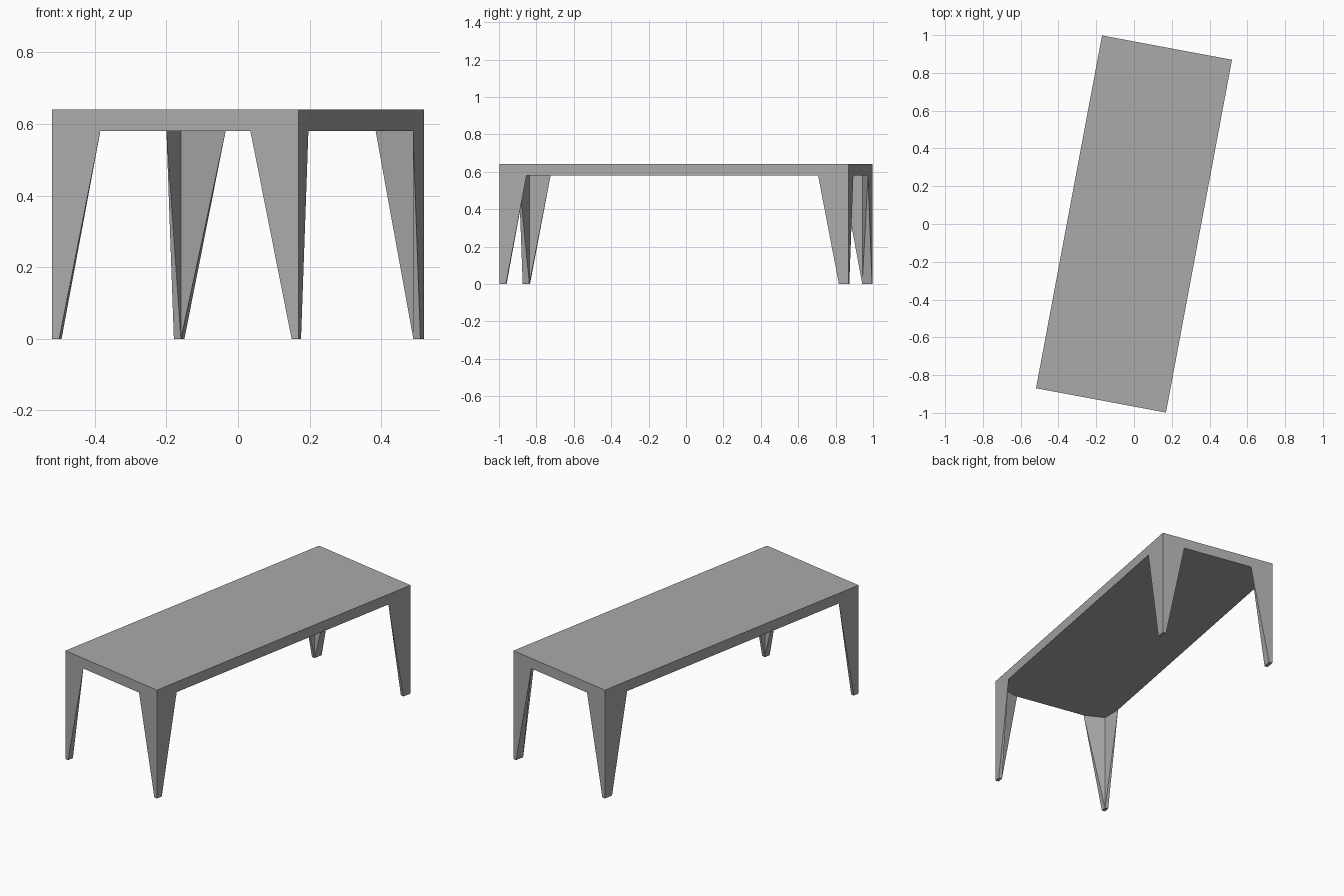
import bpy, bmesh, math
from mathutils import Matrix

cube = bpy.data.objects.get("Cube")
if cube:
    bpy.data.objects.remove(cube, do_unlink=True)

HALF_W, HALF_L = 0.35, 0.95      # half width and half length of the top
UNDER, HEIGHT = 0.58, 0.64       # underside and upper side of the top
TURN = Matrix.Rotation(math.radians(-10.6), 4, "Z")

grey = bpy.data.materials.new("grey")
grey.use_nodes = True
colour = (0.4, 0.4, 0.4, 1)
grey.diffuse_color = colour
grey.node_tree.nodes["Principled BSDF"].inputs["Base Color"].default_value = colour


def finish(bm, name):
    """Turn the part to its final angle and add it to the scene."""
    bmesh.ops.recalc_face_normals(bm, faces=bm.faces)
    bm.transform(TURN)
    mesh = bpy.data.meshes.new(name)
    bm.to_mesh(mesh)
    bm.free()
    mesh.materials.append(grey)
    bpy.context.collection.objects.link(bpy.data.objects.new(name, mesh))


def leg(name, sx, sy, top_y, foot_y, top_x=0.137, foot_x=0.02):
    """Corner leg: L-like at the top, tapering to a small rectangular foot."""
    bm = bmesh.new()

    def point(dx, dy, z):
        return bm.verts.new((sx * (HALF_W - dx), sy * (HALF_L - dy), z))

    def ring(x, y, z):
        # outer corner, end along x, inner corner, end along y
        return (point(0, 0, z), point(x, 0, z),
                point(foot_x, foot_y, z), point(0, y, z))

    a, b, d, c = ring(top_x, top_y, UNDER)
    a0, b0, d0, c0 = ring(foot_x, foot_y, 0)
    for face in ((a, b, b0, a0), (a, c, c0, a0), (a0, b0, d0, c0),
                 (b, b0, d0), (b, d0, d), (c, c0, d0), (c, d0, d),
                 (a, b, d), (a, d, c)):
        bm.faces.new(face)
    finish(bm, name)


# Table top
bm = bmesh.new()
bmesh.ops.create_cube(bm, size=1)
bm.transform(Matrix.Translation((0, 0, (UNDER + HEIGHT) / 2))
             @ Matrix.Diagonal((2 * HALF_W, 2 * HALF_L, HEIGHT - UNDER, 1)))
finish(bm, "table_top")

# Legs, the back pair slightly wider
for side, sx in (("left", 1), ("right", -1)):
    leg("front_leg_" + side, sx, -1, top_y=0.148, foot_y=0.036)
    leg("back_leg_" + side, sx, 1, top_y=0.166, foot_y=0.053)
